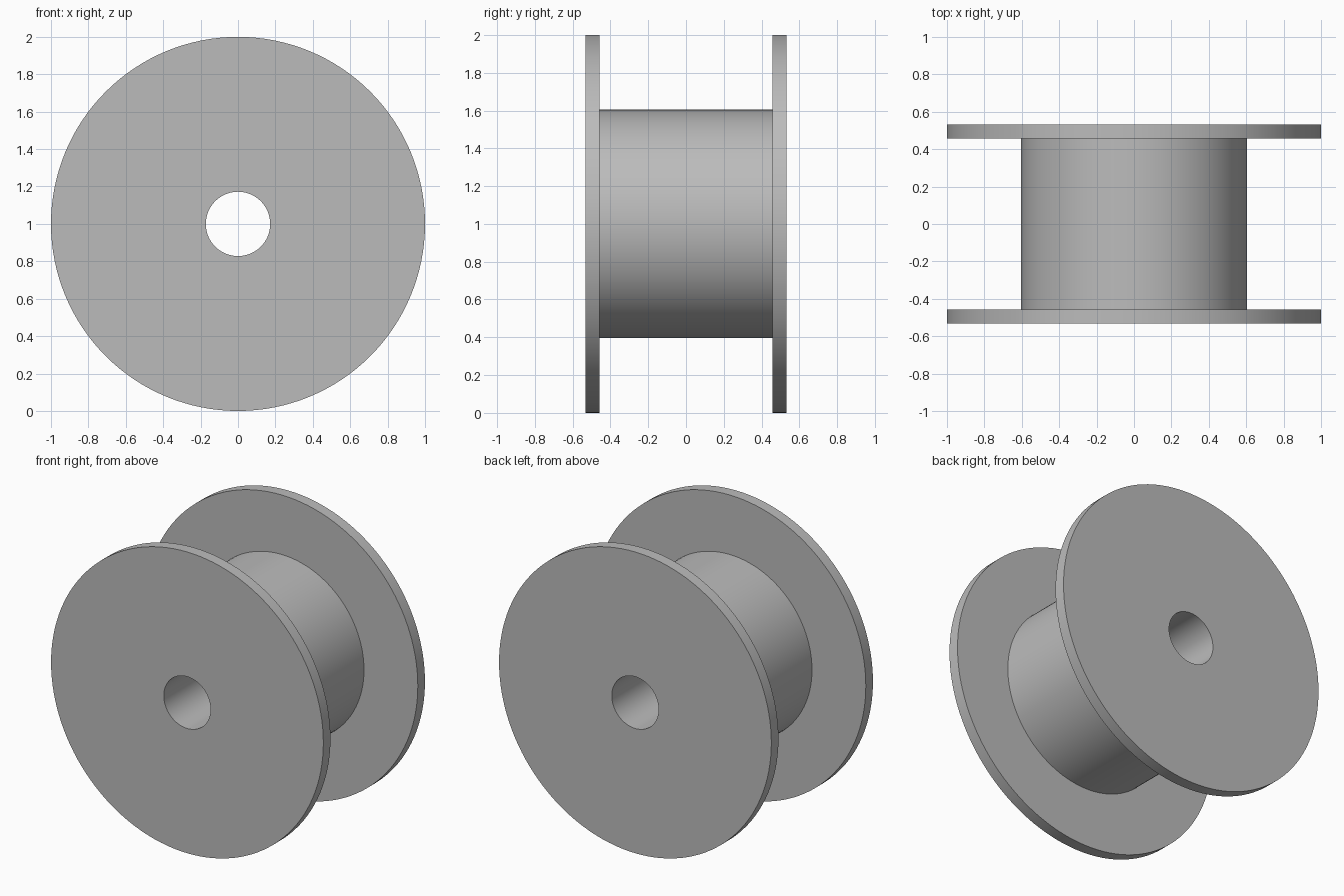
import bpy, bmesh, math
from mathutils import Matrix, Vector

cube = bpy.data.objects.get("Cube")
if cube:
    bpy.data.objects.remove(cube, do_unlink=True)

FLANGE_R, CORE_R, BORE_R = 1.0, 0.605, 0.172
OUTER_Y, INNER_Y = 0.533, 0.458
SEGMENTS = 128

grey = bpy.data.materials.new("plain grey")
grey.use_nodes = True
colour = (0.5, 0.5, 0.5, 1)
grey.diffuse_color = colour
grey.node_tree.nodes["Principled BSDF"].inputs["Base Color"].default_value = colour

# Half cross-section (radius, y), mirrored to give both flanges
half = [(BORE_R, OUTER_Y), (FLANGE_R, OUTER_Y), (FLANGE_R, INNER_Y), (CORE_R, INNER_Y)]
profile = half + [(r, -y) for r, y in reversed(half)]

# Spool: closed profile turned about the horizontal axle, bore included
bm = bmesh.new()
verts = [bm.verts.new((r, y, 0)) for r, y in profile]
edges = [bm.edges.new((a, b)) for a, b in zip(verts, verts[1:] + verts[:1])]
bmesh.ops.spin(bm, geom=verts + edges, cent=(0, 0, 0), axis=(0, 1, 0),
               angle=math.tau, steps=SEGMENTS, use_merge=True)
bmesh.ops.remove_doubles(bm, verts=bm.verts, dist=0.0001)
bmesh.ops.recalc_face_normals(bm, faces=bm.faces)
bmesh.ops.translate(bm, verts=bm.verts, vec=(0, 0, FLANGE_R))

mesh = bpy.data.meshes.new("spool")
bm.to_mesh(mesh)
bm.free()
mesh.materials.append(grey)
spool = bpy.data.objects.new("spool", mesh)
bpy.context.collection.objects.link(spool)

# Smooth round walls, crisp rims
bpy.ops.object.select_all(action="DESELECT")
spool.select_set(True)
bpy.context.view_layer.objects.active = spool
bpy.ops.object.shade_smooth_by_angle(angle=math.radians(30))
